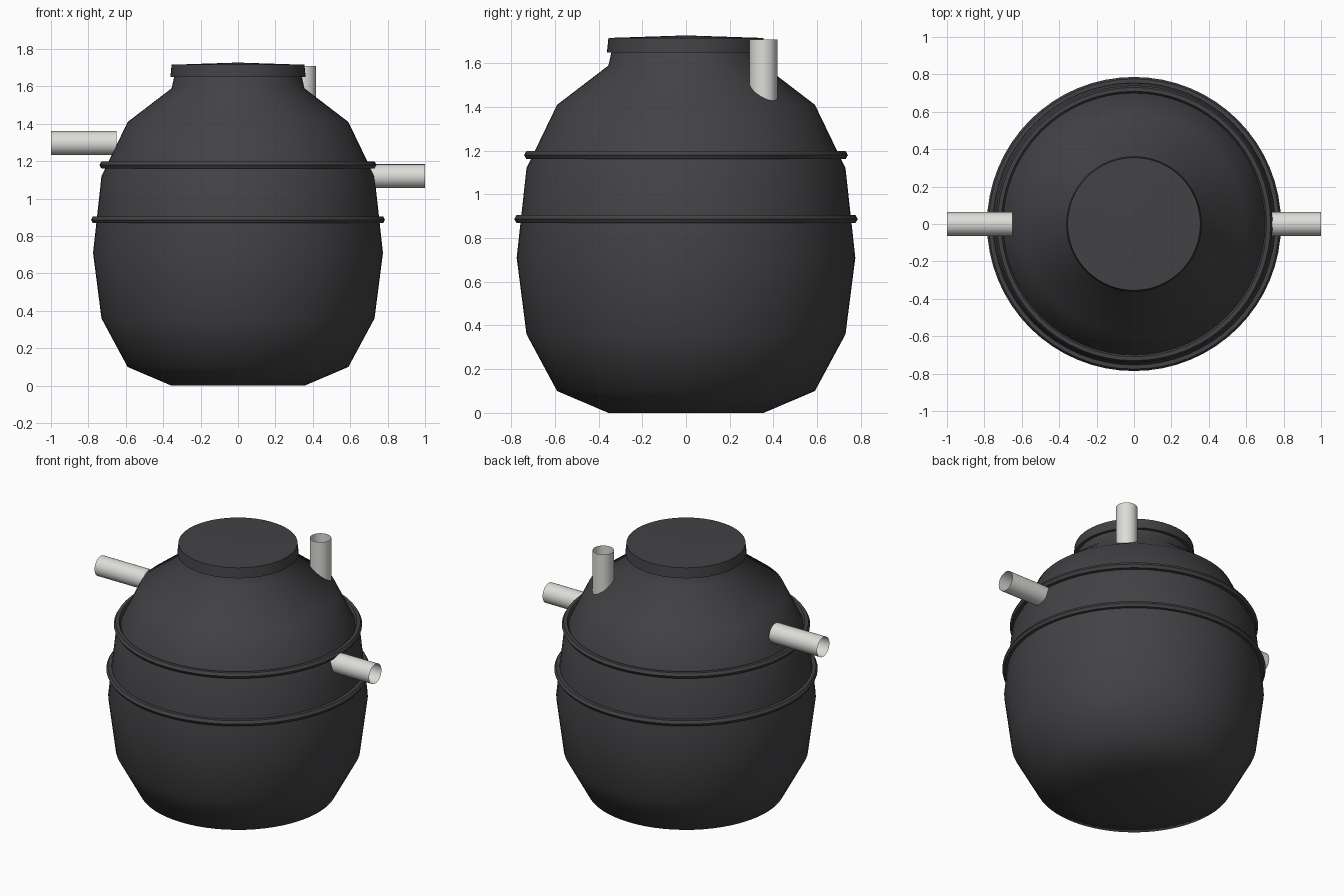
import bpy, math
from mathutils import Vector

cube = bpy.data.objects.get("Cube")
if cube:
    bpy.data.objects.remove(cube, do_unlink=True)


def material(name, rgb):
    mat = bpy.data.materials.new(name)
    mat.use_nodes = True
    color = (*rgb, 1)
    mat.diffuse_color = color
    mat.node_tree.nodes["Principled BSDF"].inputs["Base Color"].default_value = color
    return mat


dark = material("dark grey plastic", (0.055, 0.055, 0.06))
light = material("light grey pipe", (0.72, 0.72, 0.69))


def finish(name, mat, angle):
    obj = bpy.context.object
    obj.name = name
    obj.data.materials.append(mat)
    bpy.ops.object.shade_smooth_by_angle(angle=math.radians(angle))
    return obj


def lathe(name, profile, mat, angle, segments=64):
    """Spin a (radius, height) profile around z; both ends are capped."""
    verts, faces = [], []
    for r, z in profile:
        for i in range(segments):
            a = math.tau * i / segments
            verts.append((r * math.cos(a), r * math.sin(a), z))
    for k in range(len(profile) - 1):
        for i in range(segments):
            j = (i + 1) % segments
            low, high = k * segments, (k + 1) * segments
            faces.append((low + i, low + j, high + j, high + i))
    faces.append(tuple(reversed(range(segments))))
    faces.append(tuple(range(len(verts) - segments, len(verts))))
    mesh = bpy.data.meshes.new(name)
    mesh.from_pydata(verts, [], faces)
    obj = bpy.data.objects.new(name, mesh)
    bpy.context.collection.objects.link(obj)
    bpy.ops.object.select_all(action="DESELECT")
    obj.select_set(True)
    bpy.context.view_layer.objects.active = obj
    return finish(name, mat, angle)


def pipe(name, start, end, radius=0.064):
    """Open thin-walled tube between two points."""
    start, end = Vector(start), Vector(end)
    axis = end - start
    bpy.ops.mesh.primitive_cylinder_add(
        vertices=32, radius=radius, depth=axis.length, end_fill_type="NOTHING",
        location=(start + end) / 2,
        rotation=axis.to_track_quat("Z", "Y").to_euler())
    return finish(name, light, 40)


# Tank shell with neck
lathe("tank_body", [(0.355, 0), (0.59, 0.1), (0.73, 0.36), (0.775, 0.71),
                    (0.73, 1.12), (0.59, 1.41), (0.355, 1.59), (0.335, 1.68)],
      dark, 50)

# Slightly domed lid
lathe("lid", [(0.33, 1.65), (0.362, 1.65), (0.355, 1.716), (0.02, 1.727)], dark, 30)

# Reinforcing rings
for name, radius, height in (("lower_ring", 0.765, 0.887), ("upper_ring", 0.72, 1.18)):
    bpy.ops.mesh.primitive_torus_add(
        major_radius=radius, minor_radius=0.021, major_segments=64,
        minor_segments=6, location=(0, 0, height))
    finish(name, dark, 30)

# Pipes
pipe("inlet_pipe", (-0.65, 0, 1.297), (-1, 0, 1.297))
pipe("outlet_pipe", (0.65, 0, 1.12), (1, 0, 1.12))
pipe("vent_pipe", (0.354, 0.354, 1.38), (0.354, 0.354, 1.708))
